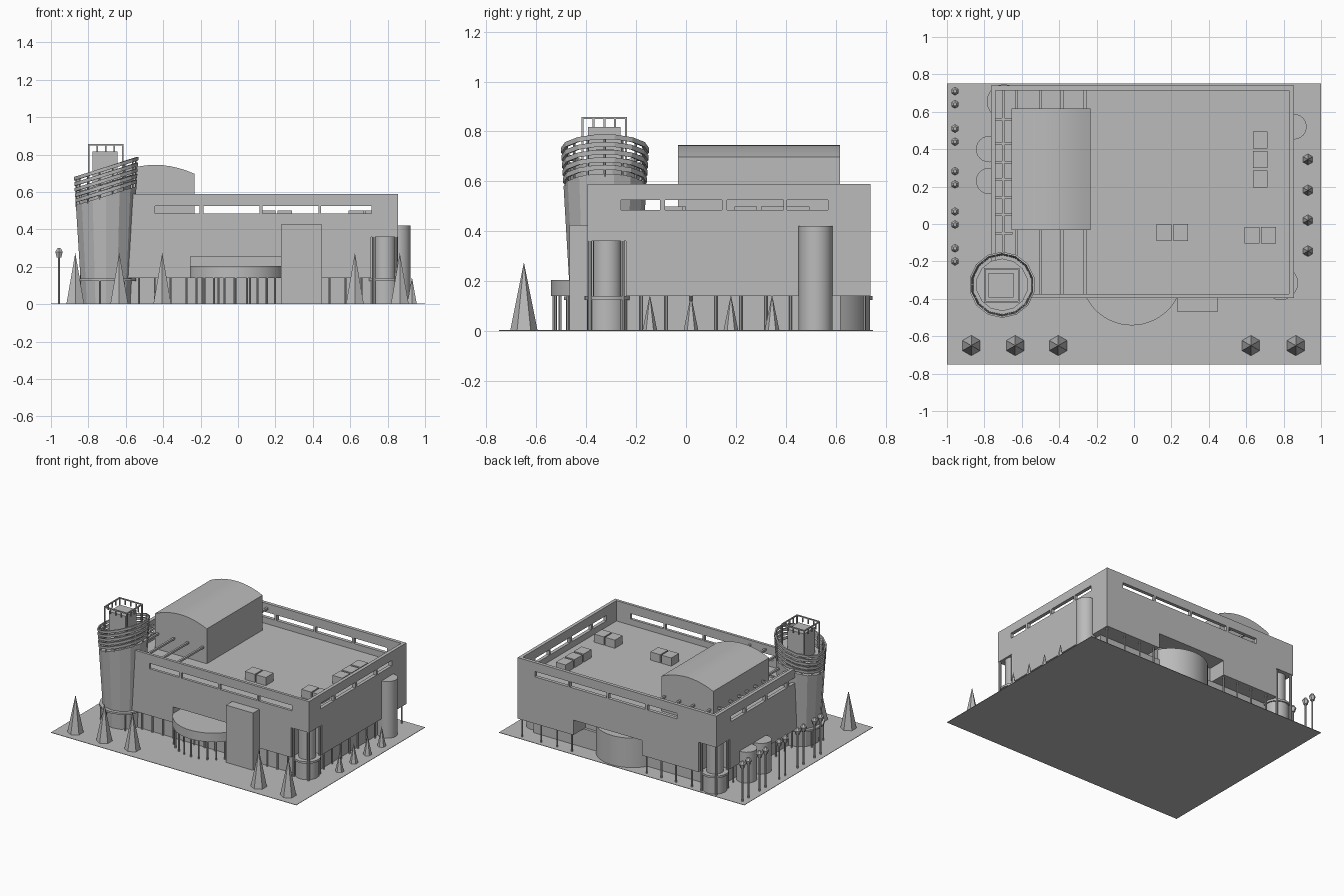
import bpy
import bmesh
import math
from mathutils import Matrix, Vector

cube = bpy.data.objects.get("Cube")
if cube:
    bpy.data.objects.remove(cube, do_unlink=True)

grey = bpy.data.materials.new("plain_grey")
grey.use_nodes = True
grey.diffuse_color = (0.5, 0.5, 0.5, 1)
grey.node_tree.nodes["Principled BSDF"].inputs["Base Color"].default_value = (0.5, 0.5, 0.5, 1)


def finish(name, bm):
    bmesh.ops.recalc_face_normals(bm, faces=bm.faces)
    mesh = bpy.data.meshes.new(name)
    bm.to_mesh(mesh)
    bm.free()
    mesh.materials.append(grey)
    ob = bpy.data.objects.new(name, mesh)
    bpy.context.collection.objects.link(ob)
    return ob


def add_box(bm, x0, x1, y0, y1, z0, z1):
    mat = Matrix.Translation(((x0 + x1) / 2, (y0 + y1) / 2, (z0 + z1) / 2))
    mat = mat @ Matrix.Diagonal((x1 - x0, y1 - y0, z1 - z0, 1))
    bmesh.ops.create_cube(bm, size=1, matrix=mat)


def add_cone(bm, x, y, z0, z1, r0, r1, sides, caps=True):
    mat = Matrix.Translation((x, y, (z0 + z1) / 2))
    return bmesh.ops.create_cone(bm, cap_ends=caps, segments=sides, radius1=r0,
                                 radius2=r1, depth=z1 - z0, matrix=mat)["verts"]


def boxes(name, dims):
    bm = bmesh.new()
    for d in dims:
        add_box(bm, *d)
    return finish(name, bm)


def cones(name, dims):
    bm = bmesh.new()
    for d in dims:
        add_cone(bm, *d)
    return finish(name, bm)


def smooth(ob):
    for o in bpy.context.selected_objects:
        o.select_set(False)
    ob.select_set(True)
    bpy.context.view_layer.objects.active = ob
    bpy.ops.object.shade_smooth_by_angle(angle=math.radians(32))


def cut(ob, cutters):
    for c in cutters:
        mod = ob.modifiers.new("cut", "BOOLEAN")
        mod.operation, mod.solver, mod.object = "DIFFERENCE", "EXACT", c
    deps = bpy.context.evaluated_depsgraph_get()
    mesh = bpy.data.meshes.new_from_object(ob.evaluated_get(deps))
    ob.modifiers.clear()
    ob.data = mesh
    for c in cutters:
        bpy.data.objects.remove(c, do_unlink=True)


# Ground
L, R, F, B, TOP, DECK = -0.765, 0.855, -0.395, 0.74, 0.59, 0.44
boxes("ground", [(-1, 1, -0.75, 0.75, 0, 0.003)])

# Upper storey: open roof tray, parapet slits, corner notches, entrance recesses
hall = boxes("main_hall", [(L, R, F, B, 0.14, TOP)])
tray = boxes("tray_cutter", [(L + 0.025, R - 0.025, F + 0.02, B - 0.025, DECK, 0.8)])
long_slits = boxes("long_slit_cutter", [(a, b, -1, 1, 0.485, 0.525) for a, b in
                   ((-0.445, -0.205), (-0.185, 0.115), (0.13, 0.43), (0.445, 0.715))])
side_slits = boxes("side_slit_cutter", [(-1, 1, a, b, 0.485, 0.525) for a, b in
                   ((-0.26, -0.105), (-0.085, 0.145), (0.165, 0.39), (0.405, 0.57))])
notches = boxes("notch_cutter", [(0.71, 1, -1, -0.24, 0, 0.36), (-1, -0.62, 0.58, 1, 0, 0.36),
                                 (-0.255, 0.23, -1, -0.3, 0, 0.255), (-0.16, 0.4, 0.6, 1, 0, 0.25)])
cut(hall, [tray, long_slits, side_slits, notches])

# Recessed ground floor with slim perimeter columns
boxes("ground_floor", [(-0.7, 0.81, -0.35, 0.62, 0, 0.14)])
posts = []
for i in range(15):
    x = -0.53 + i * 0.085
    if not 0.2 < x < 0.46:
        posts.append((x, -0.36))
for i in range(7):
    posts += [(0.825, -0.18 + i * 0.1), (-0.735, -0.1 + i * 0.1)]
for x in (-0.55, -0.42, -0.3, -0.18, 0.43, 0.55, 0.68, 0.835):
    posts.append((x, 0.715))
cones("perimeter_columns", [(x, y, 0, 0.15, 0.006, 0.006, 6) for x, y in posts])

# Round glazed bays under the two notched corners
for name, cx, cy in (("front_corner", 0.785, -0.315), ("back_corner", -0.695, 0.655)):
    smooth(cones(name + "_bay", [(cx, cy, 0, 0.125, 0.082, 0.082, 20),
                                 (cx, cy, 0.125, 0.14, 0.092, 0.092, 20),
                                 (cx, cy, 0.14, 0.36, 0.058, 0.058, 20)]))
    sign = 1 if cx > 0 else -1
    cones(name + "_columns", [(cx + sign * 0.06, cy - sign * 0.07, 0, 0.36, 0.009, 0.009, 8),
                              (cx + sign * 0.06, cy + sign * 0.06, 0, 0.36, 0.009, 0.009, 8),
                              (cx - sign * 0.06, cy - sign * 0.07, 0, 0.36, 0.009, 0.009, 8)])

# Round stair volumes along the sides
smooth(cones("side_stair", [(0.855, 0.52, 0, 0.42, 0.068, 0.068, 24)]))
smooth(cones("left_drums", [(-0.775, y, 0, 0.23, 0.07, 0.07, 24) for y in (0.4, 0.23)]))


# Curved front canopy and curved rear wall
def bowed(name, cx, half, y_flat, bulge, z0, z1):
    radius = (half * half + bulge * bulge) / (2 * abs(bulge))
    span = math.asin(half / radius)
    cy = y_flat + bulge - math.copysign(radius, bulge)
    pts = [(cx + radius * math.sin(span * t / 10),
            cy + math.copysign(radius, bulge) * math.cos(span * t / 10))
           for t in range(-10, 11)]
    bm = bmesh.new()
    back = y_flat - math.copysign(0.1, bulge)
    ring = [(cx - half, back)] + pts + [(cx + half, back)]
    face = bm.faces.new([bm.verts.new((x, y, z0)) for x, y in ring])
    ext = bmesh.ops.extrude_face_region(bm, geom=[face])["geom"]
    bmesh.ops.translate(bm, vec=Vector((0, 0, z1 - z0)),
                        verts=[v for v in ext if isinstance(v, bmesh.types.BMVert)])
    smooth(finish(name, bm))
    return pts


rim = bowed("front_canopy", -0.012, 0.242, F, -0.147, 0.14, 0.205)
cones("canopy_columns", [(x, y + 0.012, 0, 0.14, 0.006, 0.006, 6) for x, y in rim[2:-2:2]])
bowed("rear_curved_wall", 0.09, 0.21, 0.62, 0.118, 0, 0.22)
boxes("front_slab", [(0.23, 0.45, -0.467, F + 0.01, 0, 0.425)])

# Barrel-roofed penthouse
bm = bmesh.new()
x0, x1 = -0.655, -0.232
arc = [(x0 + (x1 - x0) * t / 10, 0.697 + 0.048 * (1 - (t / 5 - 1) ** 2)) for t in range(11)]
outline = [(x0, DECK)] + arc + [(x1, DECK)]
face = bm.faces.new([bm.verts.new((x, -0.032, z)) for x, z in outline])
ext = bmesh.ops.extrude_face_region(bm, geom=[face])["geom"]
bmesh.ops.translate(bm, vec=Vector((0, 0.65, 0)),
                    verts=[v for v in ext if isinstance(v, bmesh.types.BMVert)])
smooth(finish("penthouse", bm))

# Roof trellis beams and plant boxes
beams = [(x - 0.007, x + 0.007, F + 0.01, B - 0.01, 0.548, 0.562)
         for x in (-0.7, -0.63, -0.5, -0.385, -0.262)]
beams += [(L + 0.01, -0.65, y - 0.007, y + 0.007, 0.548, 0.562)
          for y in (0.56, 0.43, 0.33, 0.24, 0.14, 0.05, -0.05)]
boxes("roof_trellis", beams)
boxes("roof_units", [(x - 0.04, x + 0.04, y - 0.045, y + 0.045, DECK, 0.5) for x, y in
      ((0.16, -0.045), (0.25, -0.045), (0.63, -0.06), (0.72, -0.06),
       (0.675, 0.24), (0.675, 0.345), (0.675, 0.45))])

# Flared tower with a slanting top
TX, TY, SLOPE, SIDES = -0.705, -0.325, 0.31, 14


def slant(verts, above):
    for v in verts:
        if v.co.z > above:
            v.co.z += SLOPE * (v.co.x - TX)


bm = bmesh.new()
slant(add_cone(bm, TX, TY, 0, 0.58, 0.132, 0.166, SIDES), 0.3)
slant(add_cone(bm, TX, TY, 0.4, 0.65, 0.125, 0.14, SIDES), 0.5)
finish("tower_body", bm)
bm = bmesh.new()
for i in range(5):
    z = 0.595 + i * 0.03
    r = 0.168 + i * 0.002
    slant(add_cone(bm, TX, TY, z, z + 0.019, r, r + 0.001, SIDES, False), 0)
louvres = finish("tower_louvres", bm)
shell = louvres.modifiers.new("thickness", "SOLIDIFY")
shell.thickness = 0.01
angles = [2 * math.pi * i / SIDES for i in range(SIDES)]
bm = bmesh.new()
for a in angles:
    slant(add_cone(bm, TX + 0.158 * math.cos(a), TY + 0.158 * math.sin(a),
                   0.57, 0.73, 0.005, 0.005, 4), 0)
finish("louvre_struts", bm)
cones("tower_base_ring", [(TX, TY, 0.125, 0.138, 0.165, 0.165, SIDES)])
cones("tower_base_posts", [(TX + 0.155 * math.cos(a), TY + 0.155 * math.sin(a),
                            0, 0.13, 0.005, 0.005, 6) for a in angles[::2]])

# Tower lookout box and railing frame
boxes("tower_box", [(-0.778, -0.643, -0.392, -0.262, 0.6, 0.817)])
xa, xb, ya, yb, t = -0.797, -0.615, -0.415, -0.24, 0.004
frame = [(xa, xb, y - t, y + t, 0.85, 0.858) for y in (ya, yb)]
frame += [(x - t, x + t, ya, yb, 0.85, 0.858) for x in (xa, xb)]
frame += [(x - t, x + t, y - t, y + t, 0.6, 0.855) for x in (xa, xb) for y in (ya, yb)]
for k in (0.25, 0.5, 0.75):
    mx, my = xa + (xb - xa) * k, ya + (yb - ya) * k
    frame += [(mx - t, mx + t, y - t, y + t, 0.815, 0.855) for y in (ya, yb)]
    frame += [(x - t, x + t, my - t, my + t, 0.815, 0.855) for x in (xa, xb)]
boxes("tower_railing", frame)

# Trees and lamp posts
cones("front_trees", [(x, -0.65, 0, 0.275, 0.055, 0, 6) for x in (-0.87, -0.635, -0.405, 0.625, 0.865)])
cones("side_trees", [(0.93, y, 0, 0.145, 0.03, 0, 6) for y in (0.345, 0.18, 0.02, -0.145)])
for i, y in enumerate((0.675, 0.475, 0.247, 0.032, -0.165)):
    lamps = []
    for dy in (-0.035, 0.035):
        lamps += [(-0.957, y + dy, 0, 0.27, 0.006, 0.006, 6),
                  (-0.957, y + dy, 0.25, 0.28, 0.014, 0.023, 6),
                  (-0.957, y + dy, 0.28, 0.3, 0.023, 0.01, 6)]
    cones(f"lamp_pair_{i + 1}", lamps)
